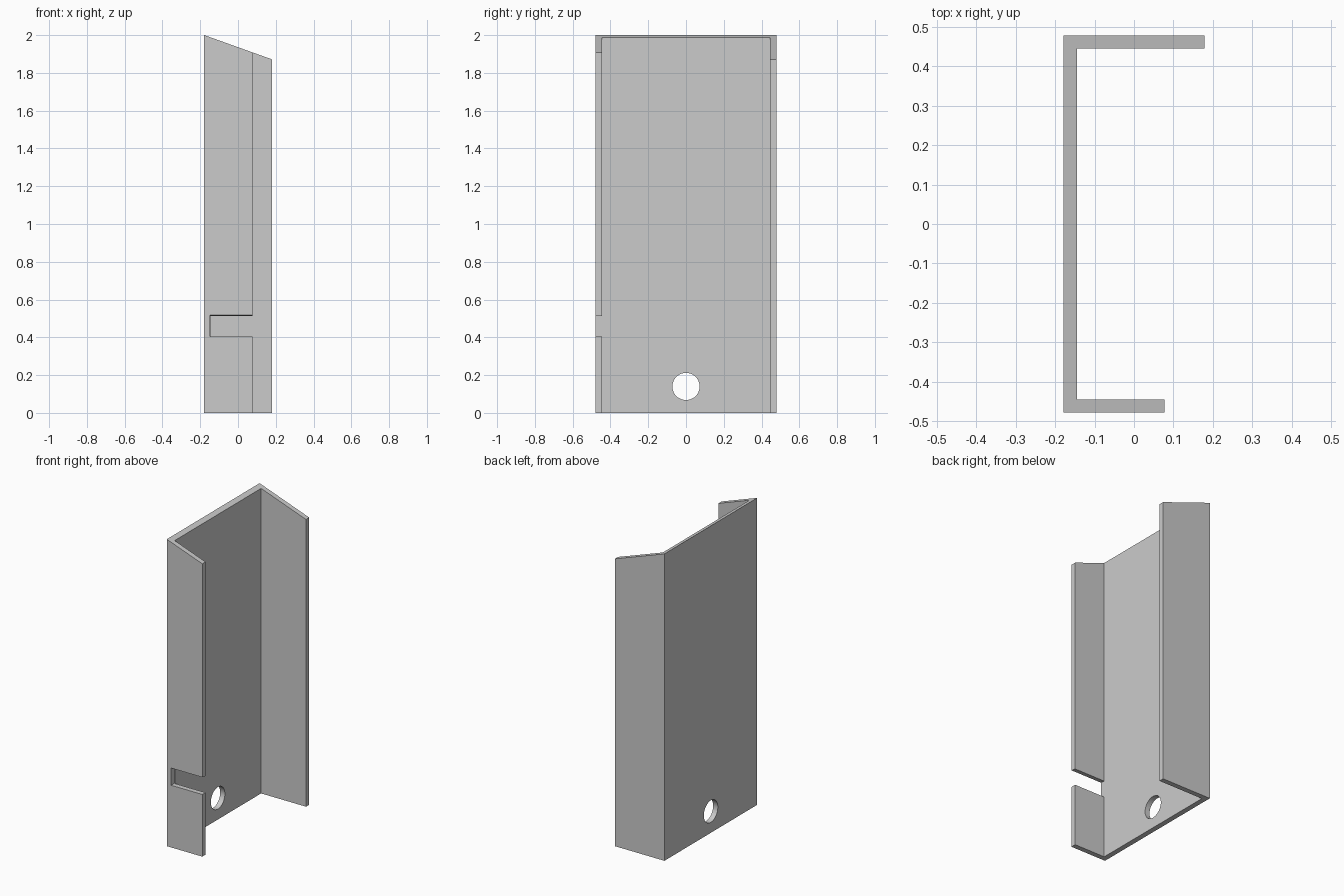
import bpy, bmesh, math
from mathutils import Vector

cube = bpy.data.objects.get("Cube")
if cube:
    bpy.data.objects.remove(cube, do_unlink=True)

grey = bpy.data.materials.new("plain_grey")
grey.use_nodes = True
colour = (0.6, 0.6, 0.6, 1)
grey.diffuse_color = colour
grey.node_tree.nodes["Principled BSDF"].inputs["Base Color"].default_value = colour


def prism(name, profile, direction):
    """Extrude a closed profile of 3D points along a direction."""
    bm = bmesh.new()
    face = bm.faces.new([bm.verts.new(p) for p in profile])
    geom = bmesh.ops.extrude_face_region(bm, geom=[face])["geom"]
    top = [v for v in geom if isinstance(v, bmesh.types.BMVert)]
    bmesh.ops.translate(bm, verts=top, vec=Vector(direction))
    bmesh.ops.recalc_face_normals(bm, faces=bm.faces)
    mesh = bpy.data.meshes.new(name)
    bm.to_mesh(mesh)
    bm.free()
    mesh.materials.append(grey)
    obj = bpy.data.objects.new(name, mesh)
    bpy.context.collection.objects.link(obj)
    return obj


def cut(target, cutter):
    """Subtract the cutter for good, then discard it."""
    mod = target.modifiers.new("cut", "BOOLEAN")
    mod.operation = "DIFFERENCE"
    mod.solver = "EXACT"
    mod.object = cutter
    bpy.context.view_layer.objects.active = target
    bpy.ops.object.modifier_apply(modifier=mod.name)
    bpy.data.objects.remove(cutter, do_unlink=True)


# Channel: a web with a short front flange and a long rear flange
back, inner = -0.179, -0.145
front_end, rear_end = 0.077, 0.179
side, wall = 0.478, 0.033
outline = [(back, -side), (front_end, -side), (front_end, wall - side),
           (inner, wall - side), (inner, side - wall), (rear_end, side - wall),
           (rear_end, side), (back, side)]
channel = prism("channel_bracket", [(x, y, 0) for x, y in outline], (0, 0, 2))

# Slanted top, falling away from the web
slope = (2 - 1.872) / (rear_end - back)
for v in channel.data.vertices:
    if v.co.z > 1:
        v.co.z = 2 - slope * (v.co.x - back)

# Open slot in the front flange, its upper edge tilted slightly inward
slot = [(-0.147, -0.51, 0.405), (-0.147, -0.442, 0.405),
        (-0.147, -0.442, 0.512), (-0.147, -0.51, 0.522)]
cut(channel, prism("slot_cutter", slot, (0.3, 0, 0)))

# Round mounting hole through the web
radius, sides = 0.072, 48
ring = [(-0.25, radius * math.cos(math.tau * i / sides),
         0.14 + radius * math.sin(math.tau * i / sides)) for i in range(sides)]
cut(channel, prism("hole_cutter", ring, (0.2, 0, 0)))

# Smooth the hole wall, keep every edge of the plate crisp
bpy.ops.object.select_all(action="DESELECT")
channel.select_set(True)
bpy.context.view_layer.objects.active = channel
bpy.ops.object.shade_smooth_by_angle(angle=math.radians(30))
